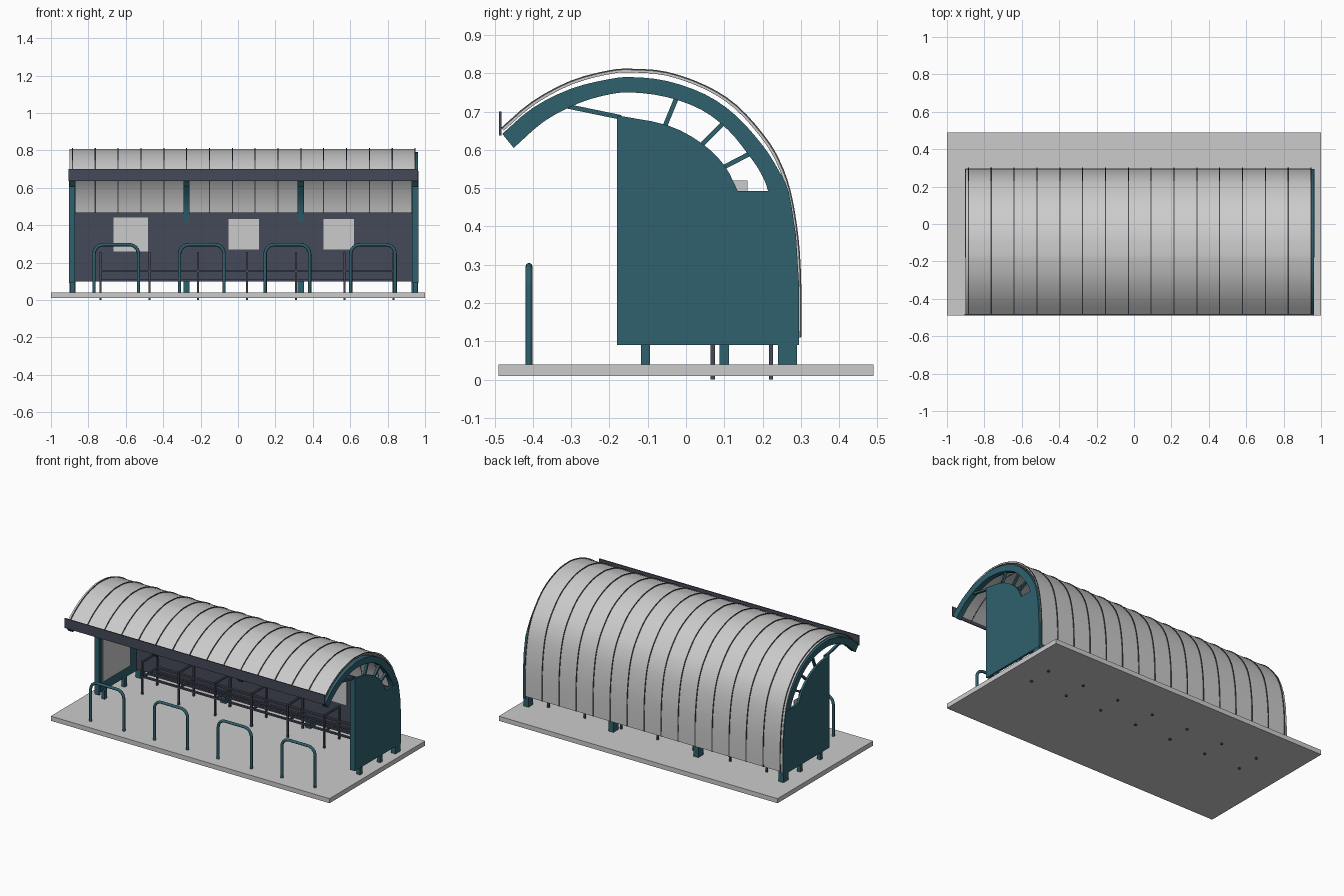
import bpy, bmesh, math
from mathutils import Vector

if "Cube" in bpy.data.objects:
    bpy.data.objects.remove(bpy.data.objects["Cube"])


def material(name, rgb):
    m = bpy.data.materials.new(name)
    m.diffuse_color = (*rgb, 1)
    m.use_nodes = True
    m.node_tree.nodes["Principled BSDF"].inputs["Base Color"].default_value = m.diffuse_color
    return m


TEAL = material("teal_paint", (0.028, 0.12, 0.155))
DARK = material("dark_paint", (0.06, 0.068, 0.098))
SEAM = material("seam_grey", (0.07, 0.07, 0.07))


def finish(name, bm, mat=None, smooth=False):
    bmesh.ops.recalc_face_normals(bm, faces=bm.faces)
    me = bpy.data.meshes.new(name)
    bm.to_mesh(me)
    bm.free()
    ob = bpy.data.objects.new(name, me)
    bpy.context.collection.objects.link(ob)
    if mat:
        me.materials.append(mat)
    if smooth:
        bpy.ops.object.select_all(action='DESELECT')
        ob.select_set(True)
        bpy.context.view_layer.objects.active = ob
        bpy.ops.object.shade_smooth_by_angle(angle=math.radians(30))
    return ob


def box(name, x0, x1, y0, y1, z0, z1, mat=None):
    bm = bmesh.new()
    bmesh.ops.create_cube(bm, size=1)
    for v in bm.verts:
        v.co = ((x0 + x1) / 2 + v.co.x * (x1 - x0),
                (y0 + y1) / 2 + v.co.y * (y1 - y0),
                (z0 + z1) / 2 + v.co.z * (z1 - z0))
    return finish(name, bm, mat)


def prism(name, poly, x0, x1, mat=None):
    """Extrude a (y, z) outline along x."""
    bm = bmesh.new()
    f = bm.faces.new([bm.verts.new((x0, y, z)) for y, z in poly])
    ext = bmesh.ops.extrude_face_region(bm, geom=[f])
    for v in ext['geom']:
        if isinstance(v, bmesh.types.BMVert):
            v.co.x = x1
    return finish(name, bm, mat)


def band(name, a, b, x0, x1, mat=None):
    """Solid strip between two (y, z) curves of equal length, extruded along x."""
    bm = bmesh.new()
    rows = [[bm.verts.new(c) for c in ((x0, *p), (x1, *p), (x1, *q), (x0, *q))]
            for p, q in zip(a, b)]
    for r, s in zip(rows, rows[1:]):
        for k in range(4):
            bm.faces.new((r[k], r[(k + 1) % 4], s[(k + 1) % 4], s[k]))
    bm.faces.new(rows[0])
    bm.faces.new(rows[-1][::-1])
    return finish(name, bm, mat, True)


def spline(pts, n=3):
    """Catmull-Rom smoothing of a (y, z) path."""
    p = [Vector(q) for q in pts]
    p = [2 * p[0] - p[1]] + p + [2 * p[-1] - p[-2]]
    out = []
    for i in range(1, len(p) - 2):
        a, b, c, d = p[i - 1:i + 3]
        for k in range(n):
            t = k / n
            out.append(0.5 * (2 * b + (c - a) * t + (2 * a - 5 * b + 4 * c - d) * t * t
                              + (3 * b - a - 3 * c + d) * t ** 3))
    return out + [p[-2]]


def offset(path, d):
    out = []
    for i, p in enumerate(path):
        t = (path[min(i + 1, len(path) - 1)] - path[max(i - 1, 0)]).normalized()
        out.append(p + Vector((-t.y, t.x)) * d)
    return out


def tube(name, pts, r, mat, res=2):
    cu = bpy.data.curves.new(name, 'CURVE')
    cu.dimensions = '3D'
    cu.bevel_depth, cu.bevel_resolution, cu.use_fill_caps = r, res, True
    s = cu.splines.new('POLY')
    s.points.add(len(pts) - 1)
    for q, p in zip(s.points, pts):
        q.co = (*p, 1)
    ob = bpy.data.objects.new(name, cu)
    bpy.context.collection.objects.link(ob)
    cu.materials.append(mat)
    bpy.ops.object.select_all(action='DESELECT')
    ob.select_set(True)
    bpy.context.view_layer.objects.active = ob
    bpy.ops.object.convert(target='MESH')
    bpy.ops.object.shade_smooth_by_angle(angle=math.radians(50))


def bar(name, p, q, w, x0, x1, mat):
    p, q = Vector(p), Vector(q)
    t = (q - p).normalized()
    n = Vector((-t.y, t.x)) * w / 2
    prism(name, [p + n, q + n, q - n, p - n], x0, x1, mat)


# ground slab
box("base_slab", -1, 1, -0.49, 0.49, 0.01, 0.04)

# curved roof sheet and its raised seams
roof = spline([(-0.48, 0.655), (-0.40, 0.723), (-0.3, 0.777), (-0.2, 0.804), (-0.14, 0.808),
               (-0.05, 0.8), (0.05, 0.765), (0.13, 0.714), (0.2, 0.637), (0.24, 0.573),
               (0.27, 0.49), (0.29, 0.37), (0.297, 0.25), (0.297, 0.11)])
band("roof_sheet", roof, offset(roof, -0.005), -0.9, 0.95)
for i in range(16):
    x = -0.885 + i * 0.1221
    band(f"roof_seam_{i}", offset(roof, 0.004), offset(roof, -0.006), x - 0.003, x + 0.003, SEAM)

# front fascia board
box("front_fascia", -0.905, 0.962, -0.488, -0.482, 0.637, 0.70, DARK)

# four arched frames running down into rear posts
outer = spline([(-0.48, 0.642), (-0.40, 0.71), (-0.3, 0.76), (-0.2, 0.785), (-0.14, 0.79),
                (-0.05, 0.78), (0.05, 0.745), (0.13, 0.69), (0.2, 0.612), (0.24, 0.55),
                (0.268, 0.49), (0.285, 0.38), (0.29, 0.25), (0.29, 0.04)])
inner = spline([(-0.45, 0.605), (-0.37, 0.675), (-0.28, 0.722), (-0.2, 0.745), (-0.14, 0.75),
                (-0.05, 0.738), (0.04, 0.705), (0.11, 0.652), (0.165, 0.585), (0.195, 0.54),
                (0.215, 0.49), (0.235, 0.38), (0.24, 0.25), (0.24, 0.04)])
for i in range(4):
    x = -0.885 + i * 0.61
    band(f"arch_frame_{i}", outer, inner, x - 0.017, x + 0.017, TEAL)

# end walls, their top struts and short feet
top = spline([(-0.18, 0.69), (-0.05, 0.665), (0.04, 0.618), (0.1, 0.56), (0.135, 0.493)])
wall = ([Vector((-0.18, 0.09))] + top
        + [Vector(p) for p in ((0.268, 0.493), (0.287, 0.38), (0.295, 0.25), (0.295, 0.09))])
for side, x0, x1 in (("left", -0.904, -0.889), ("right", 0.949, 0.964)):
    prism(side + "_end_wall", wall, x0, x1, TEAL)
    c = (x0 + x1) / 2 + (0.01 if side == "left" else -0.01)
    box(side + "_wall_front_edge", c - 0.016, c + 0.016, -0.18, -0.165, 0.09, 0.685, TEAL)
    for k, (p, q) in enumerate((((-0.31, 0.714), (-0.17, 0.685)), ((-0.058, 0.655), (-0.025, 0.735)),
                                ((0.035, 0.608), (0.1, 0.672)), ((0.095, 0.553), (0.178, 0.596)))):
        bar(f"{side}_strut_{k}", p, q, 0.012, c - 0.008, c + 0.008, TEAL)
    for k, y in enumerate((-0.106, 0.1)):
        box(f"{side}_foot_{k}", c - 0.012, c + 0.012, y - 0.012, y + 0.012, 0.04, 0.1, TEAL)

# notice sheet inside the left end wall
box("left_wall_notice", -0.889, -0.884, -0.12, 0.16, 0.15, 0.52)

# low rear wall with three notice panels
box("rear_wall", -0.898, 0.957, 0.23, 0.24, 0.1, 0.467, DARK)
for i, (x0, x1, z0, z1) in enumerate(((-0.665, -0.482, 0.26, 0.44), (-0.05, 0.112, 0.27, 0.432),
                                      (0.457, 0.62, 0.27, 0.432))):
    box(f"rear_notice_{i}", x0, x1, 0.226, 0.23, z0, z1)

# bench: seven leg frames with armrests, joined by seat rails
w = 0.0055
for i in range(7):
    x = -0.735 + i * 0.261
    for part, y in (("front", 0.07), ("rear", 0.222)):
        box(f"bench_{part}_leg_{i}", x - w, x + w, y - w, y + w, 0, 0.25, DARK)
    for part, z in (("armrest", 0.25), ("seat_bearer", 0.148)):
        box(f"bench_{part}_{i}", x - w, x + w, 0.07 - w, 0.222 + w, z - w, z + w, DARK)
for i in range(4):
    y = 0.07 + i * 0.0507
    box(f"bench_seat_rail_{i}", -0.735, 0.831, y - 0.007, y + 0.007, 0.15, 0.16, DARK)
box("bench_lower_rail", -0.735, 0.831, 0.217, 0.227, 0.1, 0.11, DARK)

# four front hoops
R = 0.05
for i in range(4):
    x0 = -0.77 + i * 0.4575
    x1 = x0 + 0.238
    pts = [(x0, -0.41, 0.035)]
    for cx, start in ((x0 + R, 180), (x1 - R, 90)):
        for k in range(7):
            a = math.radians(start - 15 * k)
            pts.append((cx + R * math.cos(a), -0.41, 0.296 - R + R * math.sin(a)))
    pts.append((x1, -0.41, 0.035))
    tube(f"hoop_{i}", pts, 0.009, TEAL)
